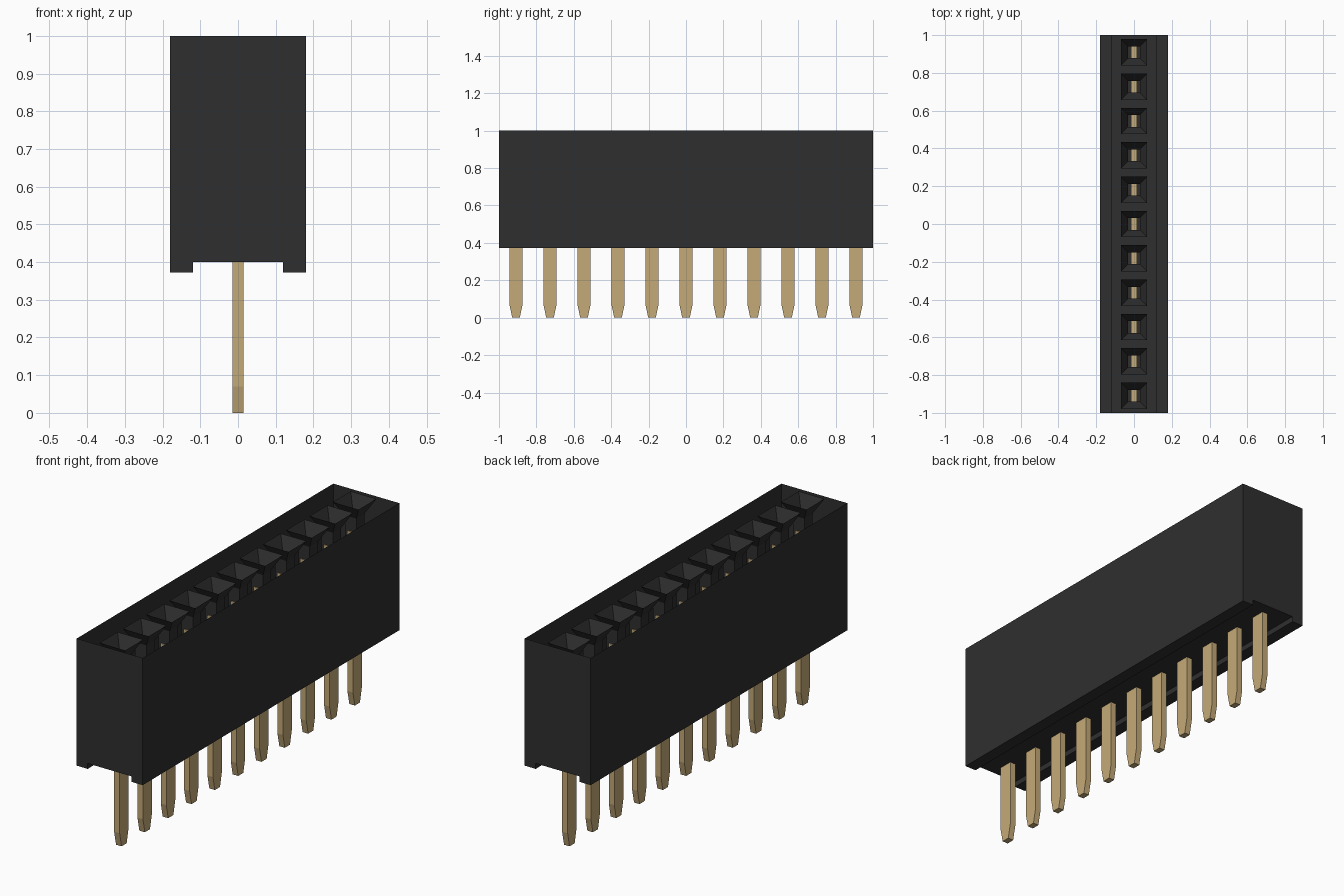
import bpy
import bmesh

cube = bpy.data.objects.get("Cube")
if cube:
    bpy.data.objects.remove(cube, do_unlink=True)


def material(name, colour):
    m = bpy.data.materials.new(name)
    m.use_nodes = True
    m.diffuse_color = (*colour, 1)
    m.node_tree.nodes["Principled BSDF"].inputs["Base Color"].default_value = (*colour, 1)
    return m


black = material("black plastic", (0.028, 0.028, 0.028))
gold = material("gold metal", (0.55, 0.40, 0.185))


def finish(name, bm, mat):
    mesh = bpy.data.meshes.new(name)
    bm.to_mesh(mesh)
    bm.free()
    mesh.materials.append(mat)
    obj = bpy.data.objects.new(name, mesh)
    bpy.context.scene.collection.objects.link(obj)
    return obj


def loft(bm, rings, cap_bottom=False, cap_top=False):
    """Join rectangular rings (half x, half y, z), listed from low to high."""
    loops = [[bm.verts.new((sx * hx, y + sy * hy, z))
              for sx, sy in ((-1, -1), (1, -1), (1, 1), (-1, 1))]
             for hx, hy, y, z in rings]
    for low, high in zip(loops, loops[1:]):
        for i in range(4):
            j = (i + 1) % 4
            bm.faces.new((low[i], low[j], high[j], high[i]))
    if cap_bottom:
        bm.faces.new(loops[0][::-1])
    if cap_top:
        bm.faces.new(loops[-1])


HALF_W, RAIL, BASE, FLOOR, TOP = 0.18, 0.12, 0.373, 0.40, 1.0
COUNT, PITCH = 11, 0.1818
rows = [(i - (COUNT - 1) / 2) * PITCH for i in range(COUNT)]

# Housing: open-topped shell with a channel along the underside
profile = [(-HALF_W, TOP), (-HALF_W, BASE), (-RAIL, BASE), (-RAIL, FLOOR),
           (RAIL, FLOOR), (RAIL, BASE), (HALF_W, BASE), (HALF_W, TOP)]
bm = bmesh.new()
front = [bm.verts.new((x, -1, z)) for x, z in profile]
back = [bm.verts.new((x, 1, z)) for x, z in profile]
for i in range(len(profile) - 1):
    bm.faces.new((front[i], back[i], back[i + 1], front[i + 1]))
bm.faces.new(front)
bm.faces.new(back[::-1])
finish("housing", bm, black)

# Sockets: a funnel mouth leading into a square tube
bm = bmesh.new()
for y in rows:
    loft(bm, [(0.031, 0.031, y, FLOOR), (0.031, 0.031, y, 0.93), (0.07, 0.07, y, TOP)])
finish("sockets", bm, black)

# Pins: flat blades with tapered tips
bm = bmesh.new()
for y in rows:
    loft(bm, [(0.015, 0.02, y, 0), (0.015, 0.035, y, 0.07), (0.015, 0.035, y, 0.86)],
         cap_bottom=True, cap_top=True)
finish("pins", bm, gold)
